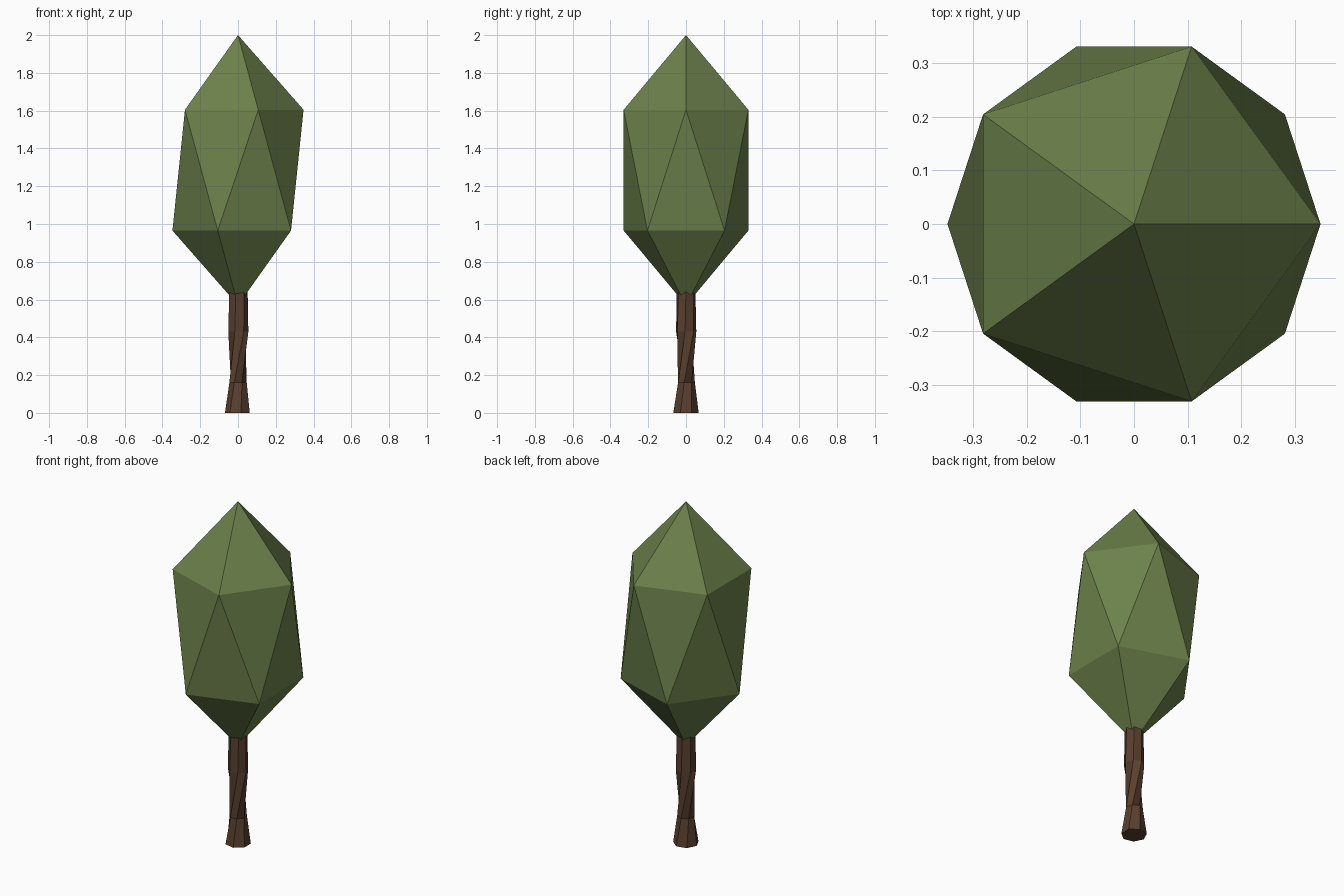
import bpy, bmesh
from math import cos, sin, pi, radians

if "Cube" in bpy.data.objects:
    bpy.data.objects.remove(bpy.data.objects["Cube"])


def paint(obj, name, color):
    mat = bpy.data.materials.new(name)
    mat.diffuse_color = color
    mat.use_nodes = True
    mat.node_tree.nodes["Principled BSDF"].inputs["Base Color"].default_value = mat.diffuse_color
    obj.data.materials.append(mat)


# Foliage: a tall stretched icosahedron
bpy.ops.mesh.primitive_ico_sphere_add(subdivisions=1, radius=1, location=(0, 0, 1.285))
foliage = bpy.context.object
foliage.name = "foliage"
foliage.scale = (0.388, 0.388, 0.715)
bpy.ops.object.transform_apply(location=False, rotation=False, scale=True)
paint(foliage, "leaf_green", (0.15, 0.22, 0.07, 1))

# Trunk: seven-sided twisted column, (height, radius, twist in degrees)
SIDES = 7
rings = [(0, 0.069, 0), (0.16, 0.047, 14), (0.43, 0.055, 72), (0.70, 0.050, 78)]
bm = bmesh.new()
loops = []
for z, r, twist in rings:
    angles = [pi + radians(twist) + 2 * pi * i / SIDES for i in range(SIDES)]
    loops.append([bm.verts.new((r * cos(a), r * sin(a), z)) for a in angles])
for lower, upper in zip(loops, loops[1:]):
    for i in range(SIDES):
        j = (i + 1) % SIDES
        bm.faces.new((lower[i], lower[j], upper[j], upper[i]))
bm.faces.new(loops[0][::-1])
bm.faces.new(loops[-1])
mesh = bpy.data.meshes.new("trunk")
bm.to_mesh(mesh)
bm.free()
trunk = bpy.data.objects.new("trunk", mesh)
bpy.context.collection.objects.link(trunk)
paint(trunk, "bark_brown", (0.10, 0.05, 0.027, 1))
